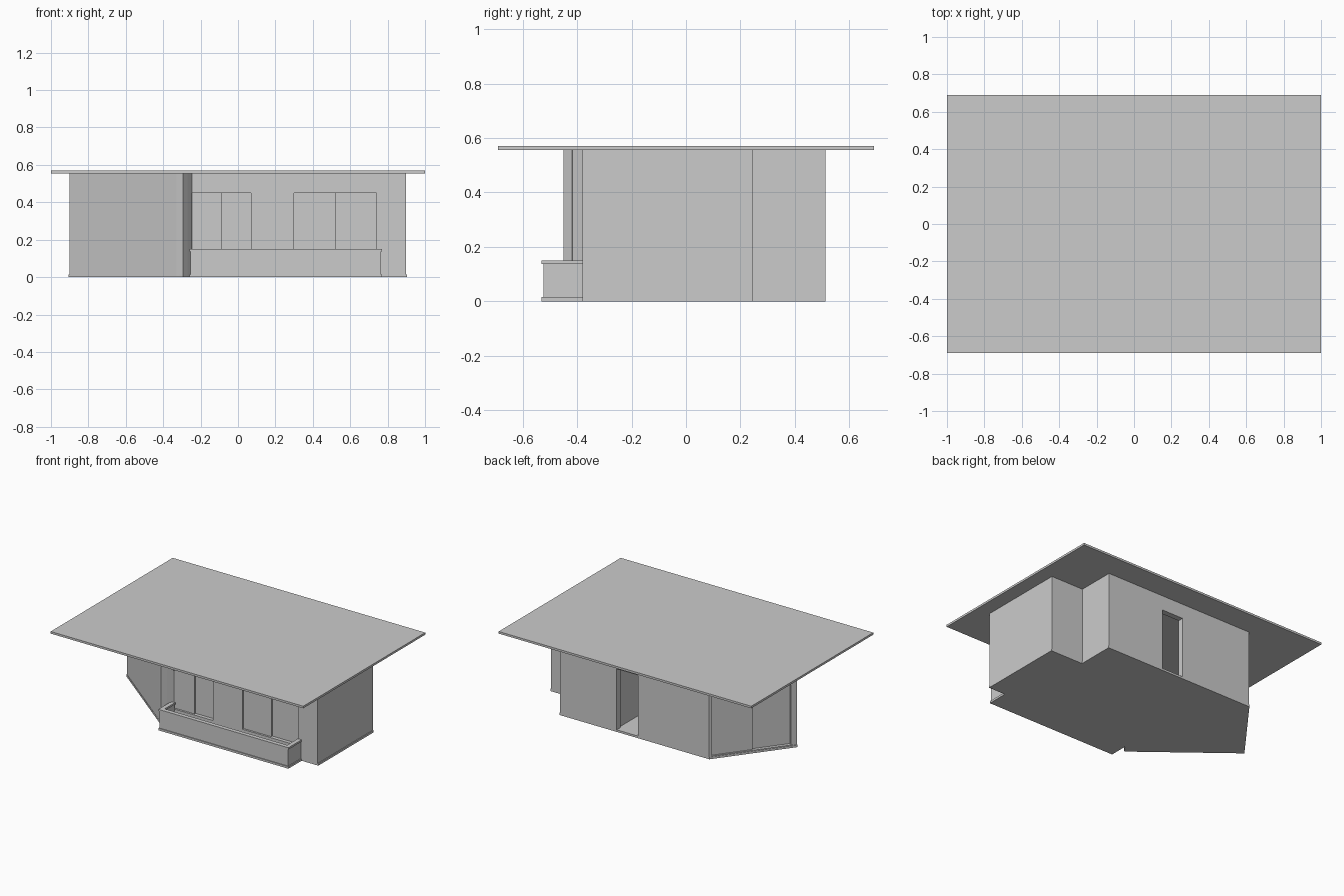
import bpy, bmesh
from mathutils import Vector

if "Cube" in bpy.data.objects:
    bpy.data.objects.remove(bpy.data.objects["Cube"])

WALL_TOP, THICK, SLAB = 0.556, 0.04, 0.015


def finish(name, bm):
    bmesh.ops.recalc_face_normals(bm, faces=bm.faces)
    me = bpy.data.meshes.new(name)
    bm.to_mesh(me)
    bm.free()
    ob = bpy.data.objects.new(name, me)
    bpy.context.collection.objects.link(ob)
    return ob


def add_prism(bm, pts, z0, z1):
    face = bm.faces.new([bm.verts.new((p[0], p[1], z0)) for p in pts])
    ext = bmesh.ops.extrude_face_region(bm, geom=[face], use_keep_orig=True)
    top = [v for v in ext["geom"] if isinstance(v, bmesh.types.BMVert)]
    bmesh.ops.translate(bm, verts=top, vec=(0, 0, z1 - z0))


def prism(name, pts, z0, z1):
    bm = bmesh.new()
    add_prism(bm, pts, z0, z1)
    return finish(name, bm)


def rect(x0, x1, y0, y1):
    return [(x0, y0), (x1, y0), (x1, y1), (x0, y1)]


def along(a, b, d0, d1, t0, t1):
    """Plan rectangle along edge a-b: distances d0..d1, inward depths t0..t1."""
    a, b = Vector(a), Vector(b)
    u = (b - a).normalized()
    n = Vector((-u.y, u.x))
    return [a + u * d + n * t for d, t in ((d0, t0), (d1, t0), (d1, t1), (d0, t1))]


def wall(name, a, b, openings=()):
    """Wall on edge a-b with openings (d0, d1, z0, z1)."""
    bm = bmesh.new()
    length = (Vector(b) - Vector(a)).length
    pos = 0
    for d0, d1, z0, z1 in openings:
        if d0 - pos > 1e-4:
            add_prism(bm, along(a, b, pos, d0, 0, THICK), 0.002, WALL_TOP)
        add_prism(bm, along(a, b, d0, d1, 0, THICK), 0.002, z0)
        add_prism(bm, along(a, b, d0, d1, 0, THICK), z1, WALL_TOP)
        pos = d1
    add_prism(bm, along(a, b, pos, length, 0, THICK), 0.002, WALL_TOP)
    return finish(name, bm)


def sliding_panes(name, a, b, opening, depth):
    """Two stepped panes, the second one set further in."""
    d0, d1, z0, z1 = opening
    mid = (d0 + d1) / 2
    for i, (s, e) in enumerate(((d0, mid), (mid, d1))):
        t = depth + 0.012 * i
        prism(f"{name}_{i + 1}", along(a, b, s, e, t, t + 0.012), z0, z1)


# Plan outline, counter-clockwise from the front right corner
plan = [(0.897, -0.38), (0.897, 0.245), (0.64, 0.245), (0.64, 0.512),
        (-0.54, 0.512), (-0.9, 0.03), (-0.295, -0.45), (-0.245, -0.38)]
names = ["right_wall", "notch_wall", "notch_side_wall", "back_wall",
         "angled_glazed_wall", "angled_front_wall", "wall_end", "front_wall"]
windows = [(0, 0.315, 0.1, 0.45), (0.545, 0.985, 0.1, 0.45)]
doorway = [(0.45, 0.62, SLAB, 0.45)]
glazing = [(0.02, 0.58, 0.02, 0.45)]
openings = {"front_wall": windows, "back_wall": doorway, "angled_glazed_wall": glazing}

# Floor, outer walls and roof
prism("floor_slab", [(x * 1.006, y) for x, y in plan], 0, SLAB)
for i, name in enumerate(names):
    wall(name, plan[i], plan[(i + 1) % len(plan)], openings.get(name, ()))
prism("roof", rect(-1, 1, -0.69, 0.69), 0.555, 0.57)

# Glass panes
for i, op in enumerate(windows):
    sliding_panes(f"front_window_{i + 1}", plan[7], plan[0], op, 0.014)
sliding_panes("angled_window", plan[4], plan[5], glazing[0], 0.012)

# Inner wall seen through the doorway
prism("inner_wall", rect(0.2, 0.23, 0.1, 0.475), SLAB, WALL_TOP)

# Balcony: base, three parapet panels and a cap rail on each
L, R, F, B = -0.26, 0.77, -0.53, -0.38
prism("balcony_base", rect(L, R, F, B), 0, SLAB)
lip, par = 0.006, 0.018
for name, x0, x1, y0, y1 in (("front", L, R, F, F + 0.03),
                             ("left", L, L + 0.03, F + 0.03, B),
                             ("right", R - 0.03, R, F + 0.03, B)):
    prism(f"balcony_cap_{name}", rect(x0, x1, y0, y1), 0.137, 0.15)
prism("balcony_panel_front", rect(L + lip, R - lip, F + lip, F + lip + par), SLAB, 0.137)
for name, x in (("left", L + lip), ("right", R - lip - par)):
    prism(f"balcony_panel_{name}", rect(x, x + par, F + lip + par, B), SLAB, 0.137)
